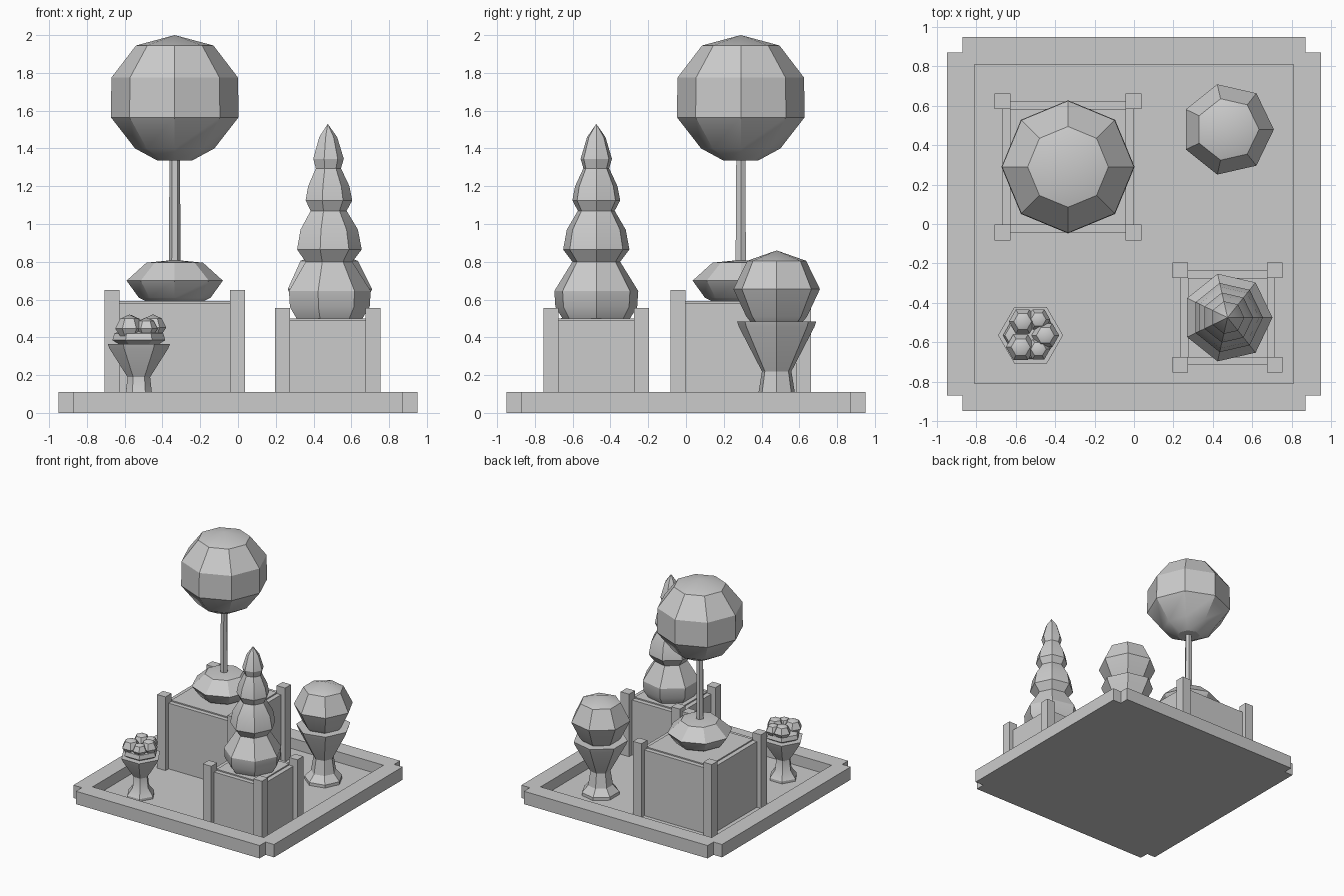
import bpy, bmesh, math, random

cube = bpy.data.objects.get("Cube")
if cube:
    bpy.data.objects.remove(cube, do_unlink=True)

# One stone-grey material for everything
grey = bpy.data.materials.new("light_grey")
grey.use_nodes = True
grey.diffuse_color = (0.6, 0.6, 0.6, 1)
grey.node_tree.nodes["Principled BSDF"].inputs["Base Color"].default_value = (0.6, 0.6, 0.6, 1)
FLOOR = 0.02


def finish(name, bm, smooth=None):
    bmesh.ops.recalc_face_normals(bm, faces=bm.faces)
    mesh = bpy.data.meshes.new(name)
    bm.to_mesh(mesh)
    bm.free()
    mesh.materials.append(grey)
    obj = bpy.data.objects.new(name, mesh)
    bpy.context.collection.objects.link(obj)
    if smooth:
        bpy.ops.object.select_all(action="DESELECT")
        obj.select_set(True)
        bpy.context.view_layer.objects.active = obj
        bpy.ops.object.shade_smooth_by_angle(angle=math.radians(smooth))
    return obj


def prism(name, outline, z0, z1):
    bm = bmesh.new()
    face = bm.faces.new([bm.verts.new((x, y, z0)) for x, y in outline])
    top = bmesh.ops.extrude_face_region(bm, geom=[face])["geom"]
    for v in top:
        if isinstance(v, bmesh.types.BMVert):
            v.co.z = z1
    return finish(name, bm)


def box(name, cx, cy, half, z0, z1):
    return prism(name, [(cx + a * half, cy + b * half)
                        for a, b in ((-1, -1), (1, -1), (1, 1), (-1, 1))], z0, z1)


def turned(name, cx, cy, sides, profile, smooth=30):
    """Faceted solid of revolution from (radius, height) pairs, bottom to top; only the top may be a point."""
    bm = bmesh.new()
    rings = []
    for r, z in profile:
        count = sides if r > 0 else 1
        rings.append([bm.verts.new((cx + r * math.cos(math.tau * i / sides),
                                    cy + r * math.sin(math.tau * i / sides), z))
                      for i in range(count)])
    for low, high in zip(rings, rings[1:]):
        for i in range(sides):
            j = (i + 1) % sides
            if len(high) == 1:
                bm.faces.new((low[i], low[j], high[0]))
            else:
                bm.faces.new((low[i], low[j], high[j], high[i]))
    for ring in (rings[0], rings[-1]):
        if len(ring) > 2:
            bm.faces.new(ring)
    return finish(name, bm, smooth)


def planter(name, cx, cy, reach, rim, post_top):
    """Square box with a raised soil bed and four corner posts."""
    box(name + "_box", cx, cy, reach - 0.04, FLOOR - 0.01, rim)
    box(name + "_soil", cx, cy, reach - 0.078, rim - 0.02, rim + 0.01)
    for sx in (-1, 1):
        for sy in (-1, 1):
            box(name + "_post", cx + sx * (reach - 0.04), cy + sy * (reach - 0.04),
                0.04, FLOOR - 0.01, post_top)


# Base tray with notched corners and a sunken floor
a, b = 0.95, 0.87
tray = prism("base_tray", [(-b, -a), (b, -a), (b, -b), (a, -b), (a, b), (b, b),
                           (b, a), (-b, a), (-b, b), (-a, b), (-a, -b), (-b, -b)], 0, 0.11)
cutter = box("tray_cutter", 0, 0, 0.81, FLOOR, 0.3)
cutter.hide_render = True
cutter.hide_set(True)
cut = tray.modifiers.new("recess", "BOOLEAN")
cut.operation = "DIFFERENCE"
cut.object = cutter

# Tall ball tree in the large planter
X, Y = -0.335, 0.29
planter("large_planter", X, Y, 0.373, 0.582, 0.65)
turned("ball_tree_shrub", X, Y, 8, [(0.15, 0.59), (0.19, 0.61), (0.255, 0.70), (0.15, 0.795), (0, 0.81)])
turned("ball_tree_trunk", X, Y, 6, [(0.032, 0.75), (0.027, 1.40)])
turned("ball_tree_crown", X, Y, 8, [(0.09, 1.335), (0.21, 1.40), (0.338, 1.565),
                                    (0.335, 1.775), (0.205, 1.945), (0, 2.0)])

# Tiered conical tree in the small planter
X, Y = 0.475, -0.475
planter("small_planter", X, Y, 0.28, 0.49, 0.555)
turned("tiered_tree", X, Y, 7, [
    (0.18, 0.495), (0.222, 0.56), (0.228, 0.645), (0.13, 0.80), (0.18, 0.865), (0.16, 0.97),
    (0.1, 1.07), (0.13, 1.125), (0.115, 1.20), (0.07, 1.295), (0.085, 1.345), (0.05, 1.46), (0, 1.53)])

# Large urn with a clipped round bush
X, Y = 0.475, 0.48
turned("large_urn", X, Y, 7, [(0.15, FLOOR - 0.01), (0.15, 0.045), (0.1, 0.10), (0.08, 0.22),
                              (0.205, 0.455), (0.215, 0.485), (0.18, 0.485)])
turned("large_urn_bush", X, Y, 7, [(0.14, 0.48), (0.165, 0.51), (0.235, 0.655), (0.16, 0.805), (0, 0.86)])

# Small hexagonal urn with clustered leaves
X, Y = -0.525, -0.565
turned("small_urn", X, Y, 6, [(0.115, FLOOR - 0.01), (0.115, 0.04), (0.07, 0.10), (0.06, 0.19),
                              (0.155, 0.34), (0.165, 0.365), (0.14, 0.365)])
turned("small_urn_leaves", X, Y, 6, [(0.1, 0.36), (0.14, 0.385), (0.13, 0.42), (0.06, 0.45)])
random.seed(4)
for dx, dy, r in ((-0.04, 0.07, 0.07), (0.04, 0.08, 0.06), (0.075, 0, 0.07),
                  (-0.05, -0.06, 0.075), (0.04, -0.07, 0.06)):
    z = 0.46 + random.uniform(-0.01, 0.012)
    turned("leaf_cluster", X + dx, Y + dy, 6,
           [(r * 0.6, z - r * 0.7), (r, z - r * 0.1), (r * 0.65, z + r * 0.6), (0, z + r * 0.9)])
